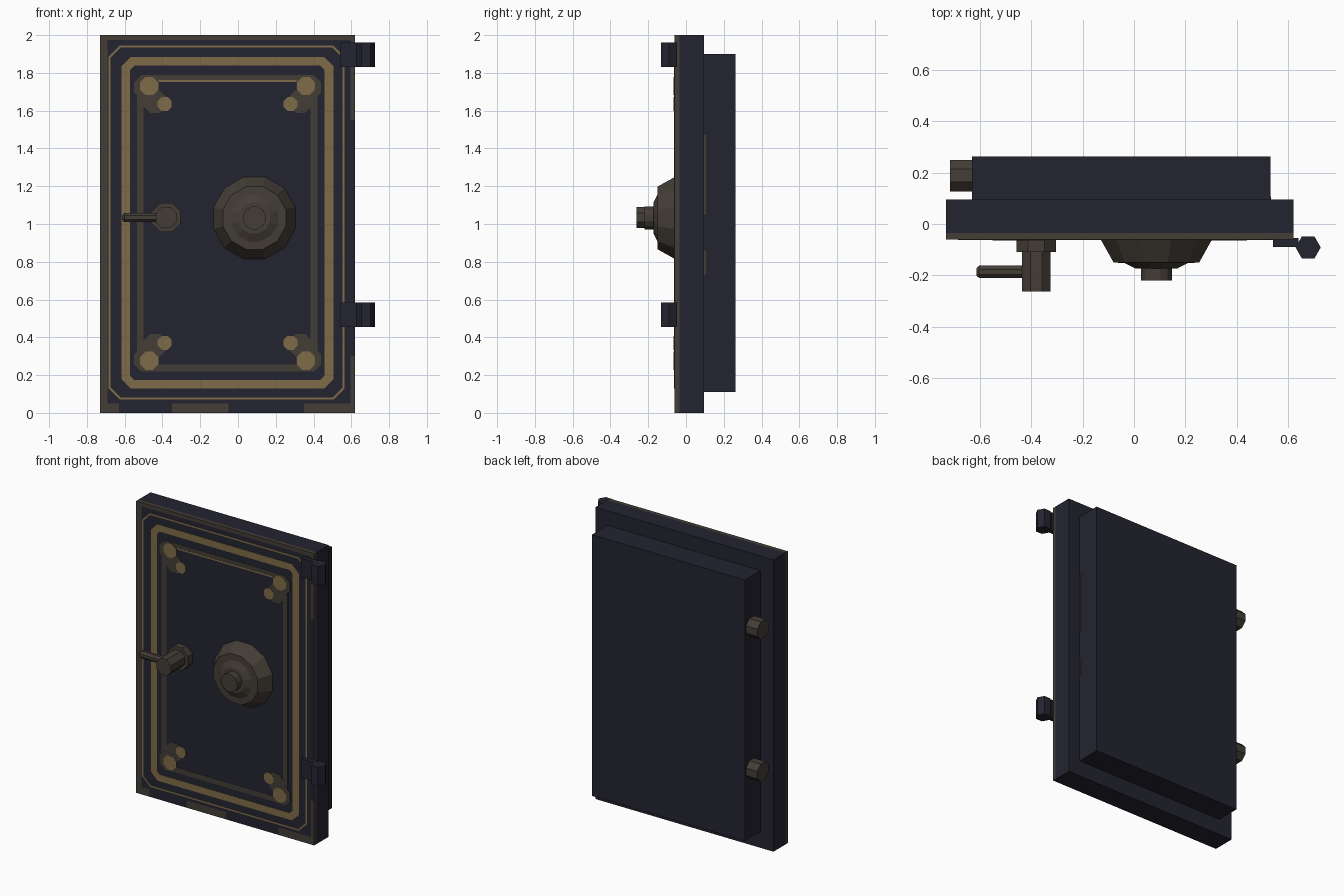
import bpy, bmesh, math
from mathutils import Vector, Matrix

if "Cube" in bpy.data.objects:
    bpy.data.objects.remove(bpy.data.objects["Cube"])


def material(name, col):
    m = bpy.data.materials.new(name)
    m.diffuse_color = (*col, 1)
    m.use_nodes = True
    m.node_tree.nodes["Principled BSDF"].inputs["Base Color"].default_value = m.diffuse_color
    return m


NAVY = material("dark navy steel", (0.0175, 0.0175, 0.030))
BROWN = material("worn brown metal", (0.058, 0.047, 0.037))
GOLD = material("dull gold paint", (0.215, 0.150, 0.065))
FRONT = -0.06


def finish(name, bm, *mats):
    bmesh.ops.recalc_face_normals(bm, faces=bm.faces[:])
    me = bpy.data.meshes.new(name)
    bm.to_mesh(me)
    bm.free()
    ob = bpy.data.objects.new(name, me)
    bpy.context.collection.objects.link(ob)
    for m in mats:
        me.materials.append(m)
    return ob


def box_mesh(x0, x1, y0, y1, z0, z1):
    bm = bmesh.new()
    mid = Vector(((x0 + x1) / 2, (y0 + y1) / 2, (z0 + z1) / 2))
    bmesh.ops.create_cube(bm, size=1, matrix=Matrix.Translation(mid) @
                          Matrix.Diagonal((x1 - x0, y1 - y0, z1 - z0, 1)))
    return bm


def box(name, mat, *b):
    return finish(name, box_mesh(*b), mat)


def lathe(name, mat, origin, axis, profile, n, phase=0.5):
    """Faceted turned part; profile is (radius, distance along axis)."""
    bm = bmesh.new()
    rot = Vector((0, 0, 1)).rotation_difference(Vector(axis))
    rings = []
    for r, d in profile:
        rings.append([bm.verts.new(Vector(origin) + rot @ Vector(
            (r * math.cos(2 * math.pi * (i + phase) / n),
             r * math.sin(2 * math.pi * (i + phase) / n), d))) for i in range(n)])
    for a, b in zip(rings, rings[1:]):
        for i in range(n):
            j = (i + 1) % n
            bm.faces.new((a[i], a[j], b[j], b[i]))
    bm.faces.new(rings[0])
    bm.faces.new(rings[-1])
    return finish(name, bm, mat)


def frame(name, mat, x0, x1, z0, z1, w, c, t):
    """Thin painted border with chamfered corners on the door front."""
    def loop(inset, y):
        a, b, d, e = x0 + inset, x1 - inset, z0 + inset, z1 - inset
        k = max(c - inset * 0.586, 0.004)
        pts = [(a + k, d), (b - k, d), (b, d + k), (b, e - k),
               (b - k, e), (a + k, e), (a, e - k), (a, d + k)]
        return [bm.verts.new((x, y, z)) for x, z in pts]
    bm = bmesh.new()
    loops = [loop(0, FRONT), loop(0, FRONT - t), loop(w, FRONT - t), loop(w, FRONT)]
    for k in range(4):
        p, q = loops[k], loops[(k + 1) % 4]
        for i in range(8):
            j = (i + 1) % 8
            bm.faces.new((p[i], p[j], q[j], q[i]))
    return finish(name, bm, mat)


# Door slab, cut so its worn front rim can be coloured by position
bm = box_mesh(-0.73, 0.62, FRONT, 0.095, 0, 2)
cuts = [((x, 0, 0), (1, 0, 0)) for x in (-0.69, -0.63, -0.35, -0.05, 0.35, 0.595)]
cuts += [((0, 0, z), (0, 0, 1)) for z in (0.05, 0.3, 1.55, 1.975)]
cuts += [((0, -0.035, 0), (0, 1, 0))]
for co, no in cuts:
    bmesh.ops.bisect_plane(bm, geom=bm.verts[:] + bm.edges[:] + bm.faces[:],
                           plane_co=co, plane_no=no)
bm.normal_update()
for f in bm.faces:
    p, n = f.calc_center_median(), f.normal
    if n.y < -0.5:
        worn = (p.x < -0.69 or p.z > 1.975
                or p.x > 0.595 and not 0.3 < p.z < 1.55
                or p.z < 0.05 and (p.x < -0.63 or -0.35 < p.x < -0.05 or p.x > 0.35))
    else:
        worn = p.y < -0.035 and n.z > -0.5
    f.material_index = int(worn)
finish("door_slab", bm, NAVY, BROWN)

# Inner plug behind the slab, with worn strips on its right side
box("door_plug", NAVY, -0.63, 0.53, 0.095, 0.263, 0.11, 1.9)
for z0, z1 in ((0.73, 0.86), (1.05, 1.47)):
    box("plug_worn_strip", BROWN, 0.52, 0.532, 0.095, 0.106, z0, z1)

# Painted borders
frame("outer_gold_line", GOLD, -0.685, 0.565, 0.07, 1.945, 0.011, 0.06, 0.002)
frame("main_gold_border", GOLD, -0.617, 0.505, 0.128, 1.885, 0.046, 0.05, 0.003)
frame("inner_brown_border", BROWN, -0.535, 0.42, 0.22, 1.79, 0.036, 0.03, 0.002)
box("inner_gold_line", GOLD, -0.42, 0.31, FRONT - 0.003, FRONT, 1.752, 1.762)

# Corner ornaments, mirrored into all four corners
for sx in (-1, 1):
    for sz in (-1, 1):
        for dx, dz, r, t, mat in ((0.385, 0.645, 0.065, 0.003, BROWN),
                                  (0.43, 0.72, 0.07, 0.0035, BROWN),
                                  (0.415, 0.727, 0.052, 0.005, GOLD),
                                  (0.333, 0.632, 0.04, 0.005, GOLD)):
            lathe("corner_ornament", mat, (-0.055 + sx * dx, FRONT, 1.003 + sz * dz),
                  (0, -1, 0), [(r, 0), (r, t)], 8)

# Combination dial
lathe("dial", BROWN, (0.087, FRONT, 1.032), (0, -1, 0),
      [(0.224, 0), (0.172, 0.09), (0.128, 0.0915), (0.086, 0.112),
       (0.062, 0.1125), (0.062, 0.16)], 12)

# Lever handle
lathe("handle_hub", BROWN, (-0.38, FRONT, 1.034), (0, -1, 0),
      [(0.083, 0), (0.083, 0.048), (0.06, 0.0485), (0.06, 0.203)], 8)
lathe("handle_lever", BROWN, (-0.38, -0.186, 1.034), (-1, 0, 0),
      [(0.026, 0), (0.026, 0.222), (0.015, 0.233)], 8)

# Hinges
for z in (0.455, 1.83):
    box("hinge_plate", NAVY, 0.54, 0.64, -0.09, -0.055, z, z + 0.13)
    lathe("hinge_barrel", NAVY, (0.677, -0.091, z), (0, 0, 1),
          [(0.049, 0), (0.049, 0.13)], 6, 0)

# Locking bolts on the opening side
for z in (0.58, 1.555):
    lathe("locking_bolt", BROWN, (-0.62, 0.188, z), (-1, 0, 0),
          [(0.066, 0), (0.066, 0.096)], 8)
